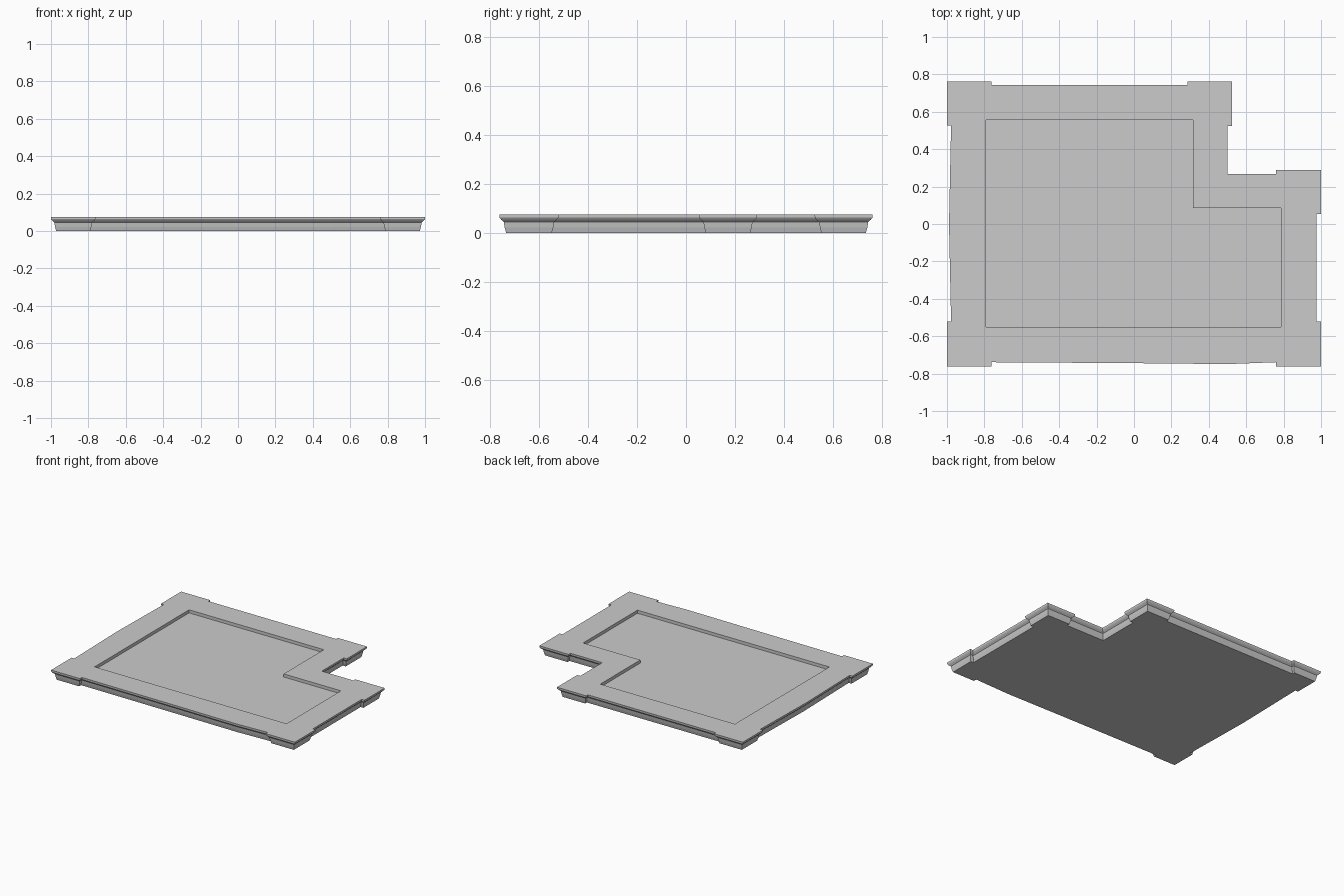
import bpy, bmesh
from mathutils import Vector

if "Cube" in bpy.data.objects:
    bpy.data.objects.remove(bpy.data.objects["Cube"])

# Top outline, counter-clockwise, with slightly projecting corner blocks
OUTLINE = [(-1, -.762), (-.762, -.762), (-.762, -.739), (0, -.744), (.5, -.749),
           (.76, -.739), (.76, -.762), (1, -.762), (1, -.52), (.977, -.52),
           (.977, .053), (1, .053), (1, .29), (.76, .29), (.76, .268),
           (.5, .268), (.5, .525), (.525, .525), (.525, .762), (.285, .762),
           (.285, .742), (-.762, .742), (-.762, .762), (-1, .762), (-1, .527),
           (-.978, .527), (-.989, 0), (-.978, -.522), (-1, -.522)]
# Edge moulding: inset, height
PROFILE = [(0, .075), (.001, .063), (.007, .055), (.018, .045), (.022, .022), (.028, 0)]
# Shallow panel sunk into the top
RECESS = [(-.79, -.552), (.785, -.552), (.785, .085), (.315, .085),
          (.315, .555), (-.79, .555)]
FLOOR_Z = .052


def inset(points, distance):
    """Mitred inward offset of a counter-clockwise outline."""
    pts, out = [Vector(p) for p in points], []
    for i, p in enumerate(pts):
        a = (p - pts[i - 1]).normalized()
        b = (pts[(i + 1) % len(pts)] - p).normalized()
        na, nb = Vector((-a.y, a.x)), Vector((-b.y, b.x))
        out.append(p + (na + nb) * distance / (1 + na.dot(nb)))
    return out


def ring(bm, points, z):
    return [bm.verts.new((p[0], p[1], z)) for p in points]


def skin(bm, upper, lower):
    n = len(upper)
    for i in range(n):
        j = (i + 1) % n
        bm.faces.new((upper[i], lower[i], lower[j], upper[j]))


def loop_edges(bm, verts):
    return [bm.edges.get((v, verts[i - 1])) for i, v in enumerate(verts)]


bm = bmesh.new()

# Moulded sides and underside
rings = [ring(bm, inset(OUTLINE, d), z) for d, z in PROFILE]
for upper, lower in zip(rings, rings[1:]):
    skin(bm, upper, lower)
bm.faces.new(rings[-1][::-1])

# Recess walls and floor
rim, floor = ring(bm, RECESS, PROFILE[0][1]), ring(bm, RECESS, FLOOR_Z)
skin(bm, rim, floor)
bm.faces.new(floor)

# Flat border between outline and recess
bmesh.ops.triangle_fill(bm, use_beauty=True, use_dissolve=False,
                        edges=loop_edges(bm, rings[0]) + loop_edges(bm, rim))
bmesh.ops.recalc_face_normals(bm, faces=bm.faces[:])

mesh = bpy.data.meshes.new("floor_slab")
bm.to_mesh(mesh)
bm.free()
bpy.context.collection.objects.link(bpy.data.objects.new("floor_slab", mesh))
